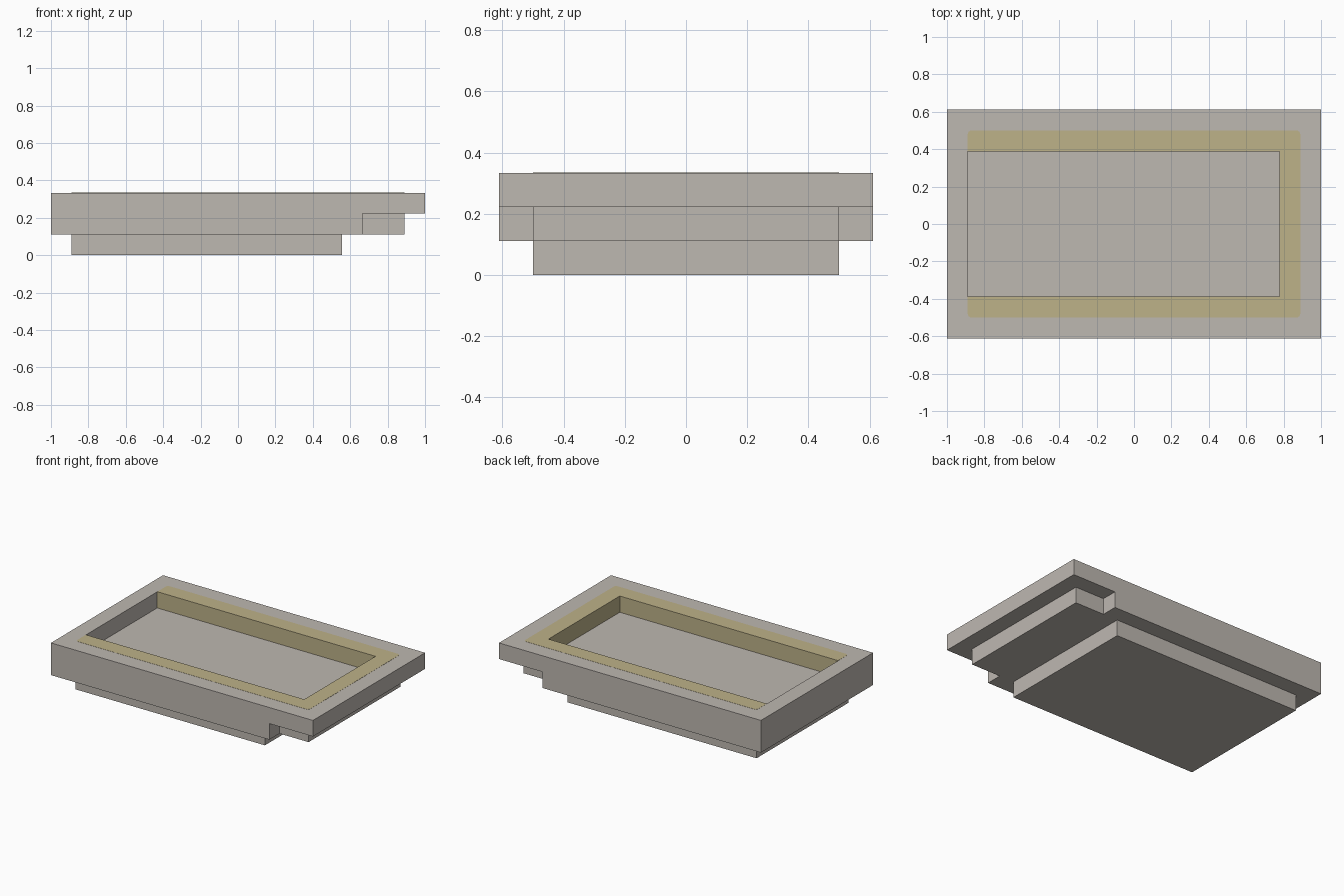
import bpy, bmesh

UNIT = 1 / 9  # every part sits on a grid of this step

cube = bpy.data.objects.get("Cube")
if cube:
    bpy.data.objects.remove(cube)


def make_material(name, rgb):
    mat = bpy.data.materials.new(name)
    mat.use_nodes = True
    mat.diffuse_color = (*rgb, 1)
    mat.node_tree.nodes["Principled BSDF"].inputs["Base Color"].default_value = (*rgb, 1)
    return mat


stone = make_material("warm grey stone", (0.515, 0.479, 0.440))
yellow = make_material("faded yellow paint", (0.509, 0.445, 0.250))


def rect(x0, x1, half_y):
    return [(x0, -half_y), (x1, -half_y), (x1, half_y), (x0, half_y)]


def prism(name, outline, z0, z1, mats, hole=None, round_corners=(), radius=0.02):
    """Extrude an outline in grid units, optionally around a matching hole."""
    bm = bmesh.new()

    def ring(points):
        return [bm.verts.new((x * UNIT, y * UNIT, z0)) for x, y in points]

    outer = ring(outline)
    if hole:
        inner = ring(hole)
        for i in range(len(outer)):
            j = (i + 1) % len(outer)
            bm.faces.new((outer[i], outer[j], inner[j], inner[i]))
    else:
        bm.faces.new(outer)
    if round_corners:
        bmesh.ops.bevel(bm, geom=[outer[i] for i in round_corners], offset=radius,
                        segments=4, profile=0.5, affect='VERTICES')
    top = bmesh.ops.extrude_face_region(bm, geom=bm.faces[:], use_keep_orig=True)
    for v in (g for g in top["geom"] if isinstance(g, bmesh.types.BMVert)):
        v.co.z = z1
    bmesh.ops.recalc_face_normals(bm, faces=bm.faces[:])
    mesh = bpy.data.meshes.new(name)
    bm.to_mesh(mesh)
    bm.free()
    for mat in mats:
        mesh.materials.append(mat)
    obj = bpy.data.objects.new(name, mesh)
    bpy.context.collection.objects.link(obj)
    return obj


# Lowest step
prism("base_step", rect(-8, 5, 4.5), 0, UNIT, [stone])

# Middle step, narrowing at one end; its top is the basin floor
prism("middle_step",
      [(-9, -5.5), (6, -5.5), (6, -4.5), (8, -4.5),
       (8, 4.5), (6, 4.5), (6, 5.5), (-9, 5.5)],
      UNIT, 2 * UNIT, [stone])

# Upper rim around the basin
rim = prism("basin_rim", rect(-9, 9, 5.5), 2 * UNIT, 3 * UNIT,
            [stone, yellow], hole=rect(-8, 7, 3.5))

# Three of the basin walls are painted
for face in rim.data.polygons:
    c, n = face.center, face.normal
    inward = c.x * n.x + c.y * n.y < 0
    if abs(n.z) < 0.5 and inward and n.x < 0.5:
        face.material_index = 1

# Painted band on three sides of the basin
prism("painted_band",
      [(-8, -4.5), (8, -4.5), (8, 4.5), (-8, 4.5),
       (-8, 3.5), (7, 3.5), (7, -3.5), (-8, -3.5)],
      3 * UNIT, 3 * UNIT + 0.001, [yellow], round_corners=range(4))
